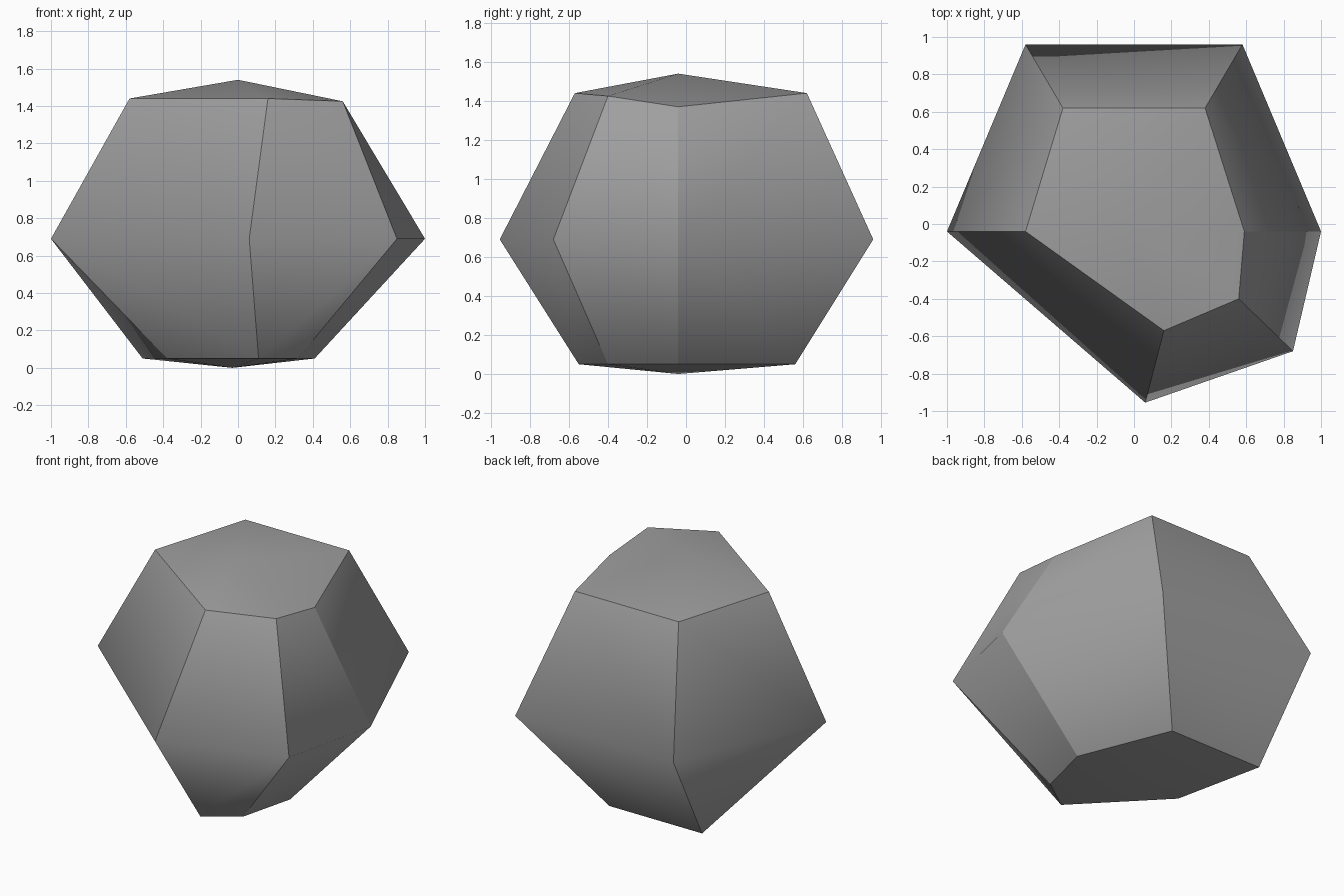
import bpy
import bmesh

cube = bpy.data.objects.get("Cube")
if cube:
    bpy.data.objects.remove(cube, do_unlink=True)

# Single stone colour
stone = bpy.data.materials.new("stone grey")
stone.use_nodes = True
grey = (0.35, 0.35, 0.35, 1)
stone.diffuse_color = grey
stone.node_tree.nodes["Principled BSDF"].inputs["Base Color"].default_value = grey

# Cross-sections of the boulder, each counter-clockwise from the back left
BOTTOM = [(-.51, .56, .05), (-.38, -.04, .05), (.11, -.55, .05),
          (.32, -.40, .05), (.41, -.04, .05), (.17, .56, .05)]
MIDDLE = [(-.58, .96, .69), (-1, -.04, .69), (.06, -.955, .69),
          (.85, -.68, .69), (1, -.04, .69), (.58, .96, .69)]
TOP = [(-.38, .62, 1.44), (-.58, -.04, 1.44), (.16, -.57, 1.44),
       (.56, -.40, 1.425), (.59, -.04, 1.37), (.38, .62, 1.44)]

bm = bmesh.new()
bottom, middle, top = [[bm.verts.new(p) for p in ring]
                       for ring in (BOTTOM, MIDDLE, TOP)]
base_tip = bm.verts.new((-.03, -.04, 0))
crown_tip = bm.verts.new((0, -.04, 1.54))


def outward_quad(a, b, c, d):
    """Split a bent quad along the diagonal that bulges outwards."""
    normal = (c.co - a.co).cross(d.co - b.co)
    if normal.dot(a.co + c.co - b.co - d.co) > 0:
        halves = ((a, b, c), (a, c, d))
    else:
        halves = ((a, b, d), (b, c, d))
    for half in halves:
        bm.faces.new(half)


# Side facets and shallow caps
count = len(MIDDLE)
for i in range(count):
    j = (i + 1) % count
    for low, high in ((bottom, middle), (middle, top)):
        outward_quad(low[i], low[j], high[j], high[i])
    bm.faces.new((top[i], top[j], crown_tip))
    bm.faces.new((bottom[j], bottom[i], base_tip))

for face in bm.faces:
    face.smooth = True

# Crisp corners and cap rims; the waist stays soft
for i in range(count):
    j = (i + 1) % count
    for pair in ((bottom[i], bottom[j]), (top[i], top[j]),
                 (bottom[i], middle[i]), (middle[i], top[i])):
        bm.edges.get(pair).smooth = False

bm.normal_update()
mesh = bpy.data.meshes.new("boulder")
bm.to_mesh(mesh)
bm.free()
mesh.materials.append(stone)
boulder = bpy.data.objects.new("boulder", mesh)
bpy.context.collection.objects.link(boulder)
